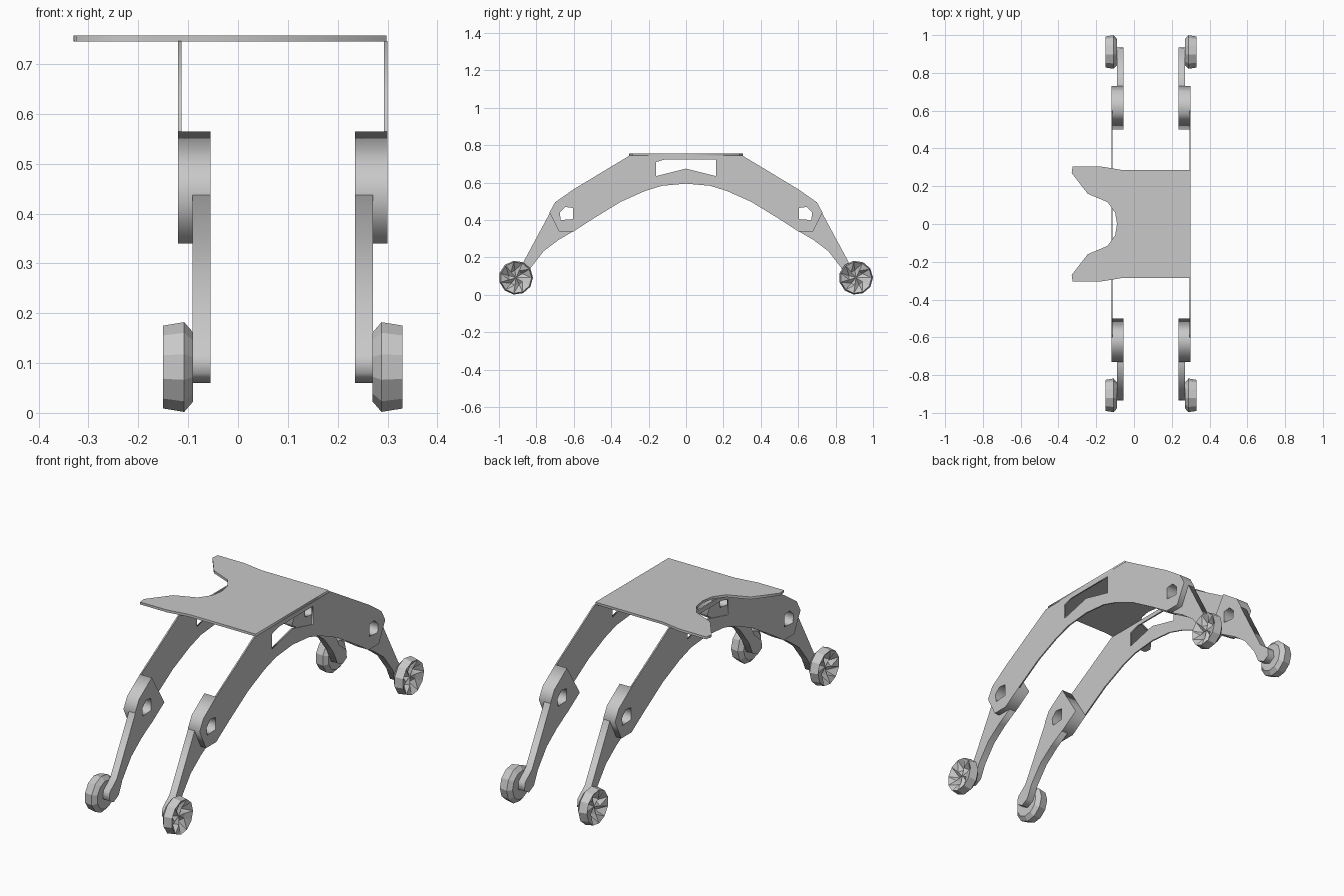
import bpy
import math
from mathutils import Vector

cube = bpy.data.objects.get("Cube")
if cube:
    bpy.data.objects.remove(cube)

grey = bpy.data.materials.new("light_grey")
grey.use_nodes = True
colour = (0.58, 0.58, 0.58, 1)
grey.diffuse_color = colour
grey.node_tree.nodes["Principled BSDF"].inputs["Base Color"].default_value = colour


def add_object(name, mesh):
    mesh.materials.clear()
    mesh.materials.append(grey)
    ob = bpy.data.objects.new(name, mesh)
    bpy.context.collection.objects.link(ob)
    return ob


def extrude_outline(name, loops, low, high, sideways=True):
    """Extrude a flat outline with holes; sideways puts it in the y-z plane."""
    curve = bpy.data.curves.new(name, "CURVE")
    curve.dimensions = "2D"
    curve.fill_mode = "BOTH"
    curve.extrude = (high - low) / 2
    for loop in loops:
        spline = curve.splines.new("POLY")
        spline.points.add(len(loop) - 1)
        for point, (u, v) in zip(spline.points, loop):
            point.co = (u, v, 0, 1)
        spline.use_cyclic_u = True
    helper = bpy.data.objects.new(name + "_outline", curve)
    bpy.context.collection.objects.link(helper)
    graph = bpy.context.evaluated_depsgraph_get()
    mesh = bpy.data.meshes.new_from_object(helper.evaluated_get(graph))
    bpy.data.objects.remove(helper)
    ob = add_object(name, mesh)
    middle = (low + high) / 2
    if sideways:
        ob.rotation_euler = (math.pi / 2, 0, math.pi / 2)
        ob.location.x = middle
    else:
        ob.location.z = middle
    return ob


def mirrored(half, axis):
    """Close a half outline with its reflection."""
    flip = (-1, 1) if axis == 0 else (1, -1)
    other = [(u * flip[0], v * flip[1]) for u, v in reversed(half) if (u, v)[axis] != 0]
    return half + other


def wheel(name, x, y, outward):
    """Coarse faceted wheel with a dished, spoked outer face."""
    sides, centre = 11, Vector((x, y, 0.092))
    rings = [(0.07, 0.0), (0.091, 0.018), (0.084, 0.06), (0.04, 0.045)]
    verts, faces = [], []
    for r, (radius, depth) in enumerate(rings):
        for i in range(sides):
            a = math.tau * i / sides
            d = depth - (0.022 if r == 3 and i % 2 else 0)
            verts.append(centre + Vector((outward * d, radius * math.cos(a), radius * math.sin(a))))
    hub = len(verts)
    verts.append(centre + Vector((outward * 0.04, 0, 0)))
    for r in range(len(rings) - 1):
        for i in range(sides):
            j = (i + 1) % sides
            a, b = r * sides + i, r * sides + j
            c, d = b + sides, a + sides
            faces += [(a, b, c), (a, c, d)]
    last = hub - sides
    faces += [(last + i, last + (i + 1) % sides, hub) for i in range(sides)]
    faces.append(tuple(reversed(range(sides))))
    if outward < 0:
        faces = [tuple(reversed(f)) for f in faces]
    mesh = bpy.data.meshes.new(name)
    mesh.from_pydata(verts, [], faces)
    add_object(name, mesh)


# Top plate with the notched edge
plate = mirrored([(-0.09, 0), (-0.10, 0.06), (-0.14, 0.116), (-0.245, 0.16), (-0.33, 0.27),
                  (-0.325, 0.305), (-0.18, 0.305), (-0.07, 0.287), (0.298, 0.287)], 1)
extrude_outline("top_plate", [plate], 0.745, 0.757, sideways=False)

# Side profiles, y against z
arm = mirrored([(0, 0.595), (0.13, 0.583), (0.22, 0.555), (0.35, 0.497), (0.5, 0.405),
                (0.6, 0.565), (0.3, 0.746)], 0)
window = [(-0.16, 0.635), (-0.16, 0.71), (-0.11, 0.725), (0.16, 0.725), (0.16, 0.635), (0, 0.675)]
knee = [(0.5, 0.405), (0.6, 0.34), (0.68, 0.34), (0.73, 0.44), (0.70, 0.495), (0.6, 0.565)]
knee_hole = [(0.605, 0.405), (0.67, 0.4), (0.675, 0.44), (0.645, 0.47), (0.605, 0.465)]
shin = [(0.66, 0.341), (0.601, 0.341), (0.68, 0.295), (0.76, 0.235), (0.83, 0.145), (0.86, 0.08),
        (0.9, 0.06), (0.935, 0.08), (0.93, 0.12), (0.875, 0.165), (0.728, 0.438)]

# Two arched frames, each with two knees, shins and wheels
middle = 0.09
for side, sign in (("right", -1), ("left", 1)):
    def span(near, far):
        return sorted((middle + sign * near, middle + sign * far))

    extrude_outline(side + "_arm", [arm, window], *span(0.203, 0.21))
    for end, way in (("front", -1), ("back", 1)):
        def turn(loop):
            return [(way * u, v) for u, v in loop]

        label = end + "_" + side
        extrude_outline(label + "_knee", [turn(knee), turn(knee_hole)], *span(0.145, 0.21))
        extrude_outline(label + "_shin", [turn(shin)], *span(0.145, 0.181))
        wheel(label + "_wheel", middle + sign * 0.18, way * 0.909, sign)
